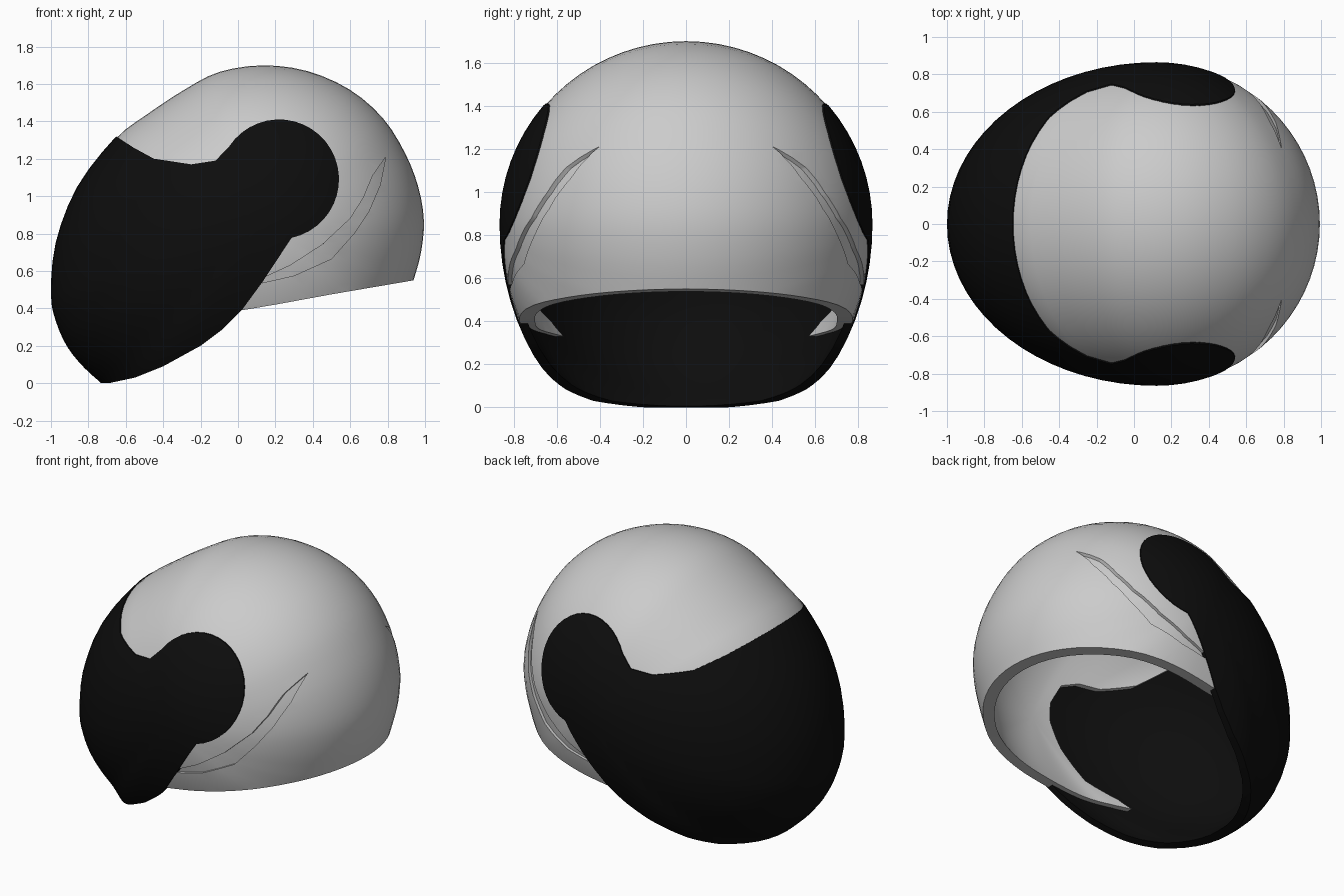
import bpy, bmesh, math
from mathutils import Vector

if "Cube" in bpy.data.objects:
    bpy.data.objects.remove(bpy.data.objects["Cube"])

CX, CZ, HALF_W = 0.12, 0.85, 0.865      # widest point of the helmet and half width

# Side outline of the full egg-shaped body (x, z)
OUTLINE = [(1.0, .87), (.97, 1.05), (.9, 1.23), (.78, 1.42), (.6, 1.575), (.37, 1.675),
           (.13, 1.705), (-.1, 1.67), (-.28, 1.58), (-.5, 1.435), (-.66, 1.31), (-.86, 1.05),
           (-.975, .75), (-1.0, .47), (-.97, .32), (-.91, .19), (-.82, .08), (-.71, -.02),
           (-.6, -.14), (-.43, -.2), (-.14, -.2), (.3, -.14), (.6, .0), (.8, .2),
           (.9, .42), (.945, .55), (.985, .7)]


def smooth_loop(pts, n=3):
    """Catmull-Rom subdivision of a closed loop."""
    out, k = [], len(pts)
    for i in range(k):
        a, b, c, d = (Vector(pts[(i + j) % k]) for j in (-1, 0, 1, 2))
        for s in range(n):
            t = s / n
            out.append(0.5 * (2 * b + (c - a) * t + (2 * a - 5 * b + 4 * c - d) * t * t
                              + (3 * b - a - 3 * c + d) * t ** 3))
    return out


def finish(bm, name):
    bmesh.ops.recalc_face_normals(bm, faces=bm.faces)
    me = bpy.data.meshes.new(name)
    bm.to_mesh(me)
    bm.free()
    ob = bpy.data.objects.new(name, me)
    bpy.context.collection.objects.link(ob)
    return ob


def body(name, scale, rings=36):
    """Egg body: the side outline swept elliptically to a pole on each side."""
    bm = bmesh.new()
    loop = smooth_loop(OUTLINE)
    rows = []
    for r in range(1, rings):
        t = math.pi * (r / rings - 0.5)
        f, y = scale * math.cos(t), scale * HALF_W * math.sin(t)
        rows.append([bm.verts.new((CX + (p.x - CX) * f, y, CZ + (p.y - CZ) * f)) for p in loop])
    n = len(loop)
    for a, b in zip(rows, rows[1:]):
        for i in range(n):
            bm.faces.new((a[i], a[(i + 1) % n], b[(i + 1) % n], b[i]))
    for row, s in ((rows[0], -1), (rows[-1], 1)):
        pole = bm.verts.new((CX, s * scale * HALF_W, CZ))
        for i in range(n):
            bm.faces.new((row[i], row[(i + 1) % n], pole))
    return finish(bm, name)


def prism(name, pts):
    """Side profile (x, z) extruded across the whole width."""
    bm = bmesh.new()
    a = [bm.verts.new((x, -1.2, z)) for x, z in pts]
    b = [bm.verts.new((x, 1.2, z)) for x, z in pts]
    n = len(pts)
    bm.faces.new(a)
    bm.faces.new(b[::-1])
    for i in range(n):
        bm.faces.new((a[i], a[(i + 1) % n], b[(i + 1) % n], b[i]))
    return finish(bm, name)


def combine(ob, other, operation):
    m = ob.modifiers.new("bool", 'BOOLEAN')
    m.object, m.operation, m.solver = other, operation, 'EXACT'
    dg = bpy.context.evaluated_depsgraph_get()
    me = bpy.data.meshes.new_from_object(ob.evaluated_get(dg))
    ob.modifiers.clear()
    ob.data = me
    bpy.data.objects.remove(other)


def smooth(ob, angle=35):
    bpy.ops.object.select_all(action='DESELECT')
    ob.select_set(True)
    bpy.context.view_layer.objects.active = ob
    bpy.ops.object.shade_smooth_by_angle(angle=math.radians(angle))


# Helmet shell: grooved sides, hollow, cut at the neck rim and face opening
shell = body("helmet_shell", 0.993)
groove = [(.08, .525), (.3, .575), (.5, .665), (.62, .8), (.7, .92), (.76, 1.06), (.79, 1.21),
          (.72, 1.11), (.67, .99), (.6, .88), (.45, .74), (.28, .63), (.15, .57)]
combine(shell, prism("groove_cutter", groove), 'DIFFERENCE')
combine(shell, body("groove_floor", 0.972), 'UNION')
combine(shell, body("head_space", 0.92), 'DIFFERENCE')
keep = [(1.1, .578), (.94, .55), (.5, .475), (.2, .42), (.04, .393), (-.46, .33),
        (-.4, .4), (-.22, .5), (-.08, .7), (-.01, .86), (0, .98), (-.05, 1.1), (-.15, 1.13),
        (-.28, 1.12), (-.45, 1.15), (-.64, 1.28), (-.9, 1.42), (-.9, 1.9), (1.1, 1.9)]
combine(shell, prism("shell_trim", keep), 'INTERSECT')
smooth(shell)

# Black visor: thin skin over the face with round pivot discs at the sides
visor = body("visor", 1.0)
combine(visor, body("visor_space", 0.955), 'DIFFERENCE')
disc = [(.22 + .32 * math.cos(math.radians(a)), 1.09 + .32 * math.sin(math.radians(a)))
        for a in range(-78, 156, 9)]
profile = [(-.69, 0), (-.55, .03), (-.4, .09), (-.2, .2), (-.08, .29), (.02, .39), (.13, .54)]
profile += disc + [(-.12, 1.19), (-.25, 1.17), (-.45, 1.2), (-.56, 1.26), (-.66, 1.325),
                   (-1.2, 1.6), (-1.2, 0)]
combine(visor, prism("visor_trim", profile), 'INTERSECT')
black = bpy.data.materials.new("black")
black.diffuse_color = (0.004, 0.004, 0.004, 1)
black.use_nodes = True
black.node_tree.nodes["Principled BSDF"].inputs["Base Color"].default_value = black.diffuse_color
visor.data.materials.clear()
visor.data.materials.append(black)
for p in visor.data.polygons:
    p.material_index = 0
smooth(visor)
